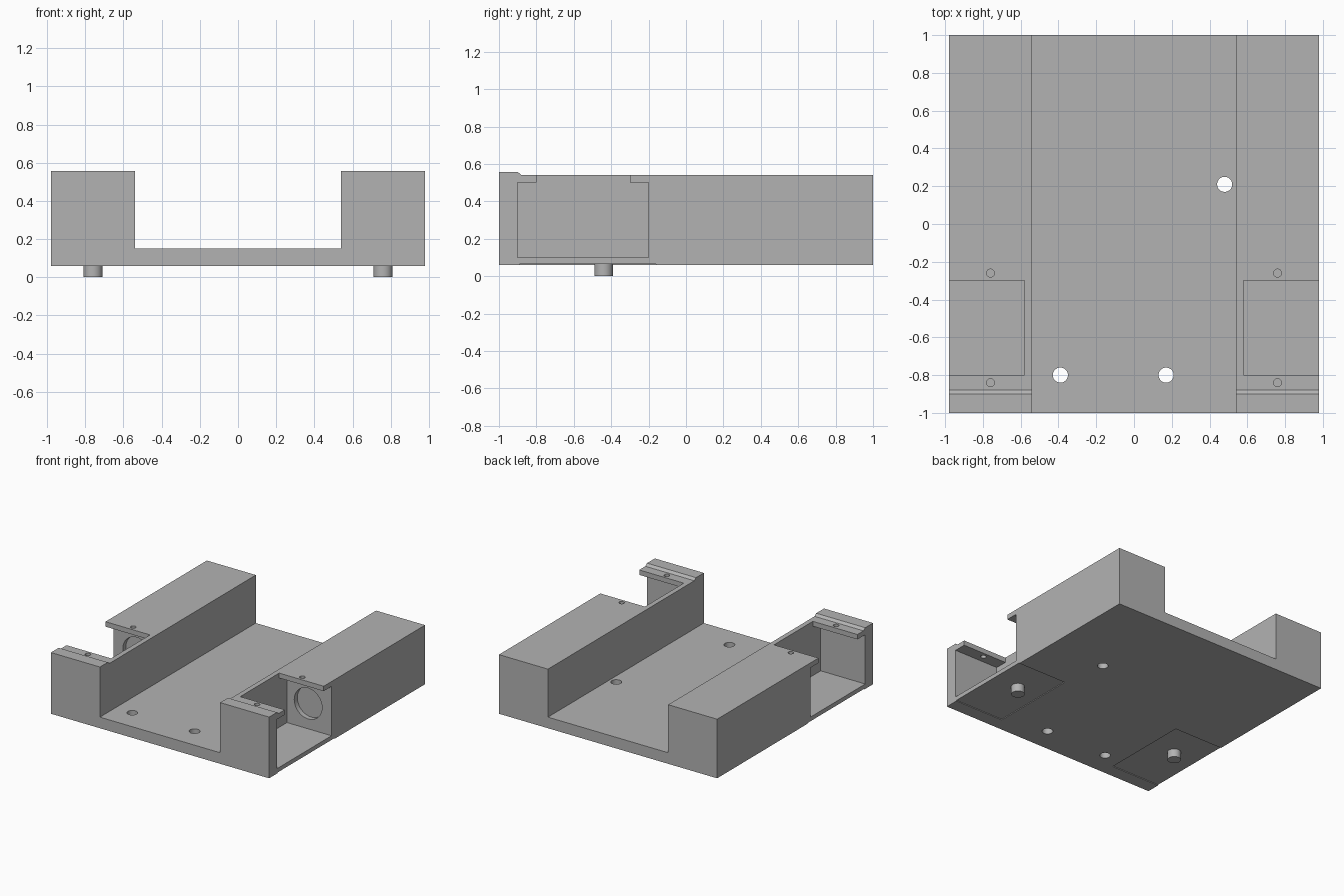
import bpy, bmesh, math
from mathutils import Matrix, Vector

if "Cube" in bpy.data.objects:
    bpy.data.objects.remove(bpy.data.objects["Cube"])

# One plain grey for everything
grey = bpy.data.materials.new("plain_grey")
grey.use_nodes = True
colour = (0.45, 0.45, 0.45, 1)
grey.diffuse_color = colour
grey.node_tree.nodes["Principled BSDF"].inputs["Base Color"].default_value = colour


def finish(name, bm):
    bmesh.ops.recalc_face_normals(bm, faces=bm.faces)
    mesh = bpy.data.meshes.new(name)
    bm.to_mesh(mesh)
    bm.free()
    mesh.materials.append(grey)
    obj = bpy.data.objects.new(name, mesh)
    bpy.context.collection.objects.link(obj)
    return obj


def prism(name, points, travel):
    """Extrude a closed outline along a vector."""
    bm = bmesh.new()
    face = bm.faces.new([bm.verts.new(p) for p in points])
    out = bmesh.ops.extrude_face_region(bm, geom=[face])
    moved = [v for v in out["geom"] if isinstance(v, bmesh.types.BMVert)]
    bmesh.ops.translate(bm, verts=moved, vec=Vector(travel))
    return finish(name, bm)


def box(name, x, y, z):
    outline = [(x[0], y[0], z[0]), (x[1], y[0], z[0]), (x[1], y[1], z[0]), (x[0], y[1], z[0])]
    return prism(name, outline, (0, 0, z[1] - z[0]))


def cylinder(name, centre, radius, depth, along_y=False):
    bm = bmesh.new()
    turn = Matrix.Rotation(math.pi / 2 if along_y else 0, 4, "X")
    bmesh.ops.create_cone(bm, cap_ends=True, segments=40, radius1=radius, radius2=radius,
                          depth=depth, matrix=Matrix.Translation(centre) @ turn)
    return finish(name, bm)


def select(obj):
    bpy.ops.object.select_all(action="DESELECT")
    obj.select_set(True)
    bpy.context.view_layer.objects.active = obj


def cut(target, cutter):
    mod = target.modifiers.new("cut", "BOOLEAN")
    mod.operation = "DIFFERENCE"
    mod.solver = "EXACT"
    mod.object = cutter
    select(target)
    bpy.ops.object.modifier_apply(modifier=mod.name)
    bpy.data.objects.remove(cutter)


# Channel body: floor with a tall rail on each side
OUT, IN = 0.98, 0.54
LOW, FLOOR, TOP = 0.06, 0.15, 0.54
half = [(IN, FLOOR), (IN, TOP), (OUT, TOP), (OUT, LOW)]
outline = half + [(-x, z) for x, z in reversed(half)]
body = prism("channel_body", [(x, -1, z) for x, z in outline], (0, 2, 0))

# Mounting holes through the floor
for x, y in [(0.48, 0.21), (-0.39, -0.8), (0.17, -0.8)]:
    cut(body, cylinder("floor_hole", (x, y, 0.1), 0.04, 0.3))

for s, side in ((1, "left"), (-1, "right")):
    def span(a, b):
        return sorted((s * a, s * b))

    # Side pocket, its narrower top opening and the shallow relief underneath
    cut(body, box("pocket", span(0.58, 1.1), (-0.9, -0.2), (0.1, 0.5)))
    cut(body, box("top_opening", span(0.58, 1.1), (-0.8, -0.3), (0.4, 0.7)))
    cut(body, box("relief", span(IN, 1.1), (-0.89, -0.16), (0, LOW + 0.006)))

    # Round recess in the pocket's back wall
    cut(body, cylinder("recess", (s * 0.77, -0.2, 0.305), 0.125, 0.08, True))

    # Screw holes in the top flanges
    for y in (-0.84, -0.26):
        cut(body, cylinder("screw_hole", (s * 0.76, y, 0.55), 0.021, 0.2))

    # Raised front lip with a sloped back edge
    lip = [(-1, TOP), (-1, 0.557), (-0.9, 0.557), (-0.878, TOP)]
    x0, x1 = span(IN, OUT)
    prism(side + "_front_lip", [(x0, y, z) for y, z in lip], (x1 - x0, 0, 0))

    # Peg under the rail
    peg = cylinder(side + "_peg", (s * 0.76, -0.44, 0.034), 0.05, 0.068)
    select(peg)
    bpy.ops.object.shade_smooth_by_angle(angle=math.radians(30))

select(body)
bpy.ops.object.shade_smooth_by_angle(angle=math.radians(30))
